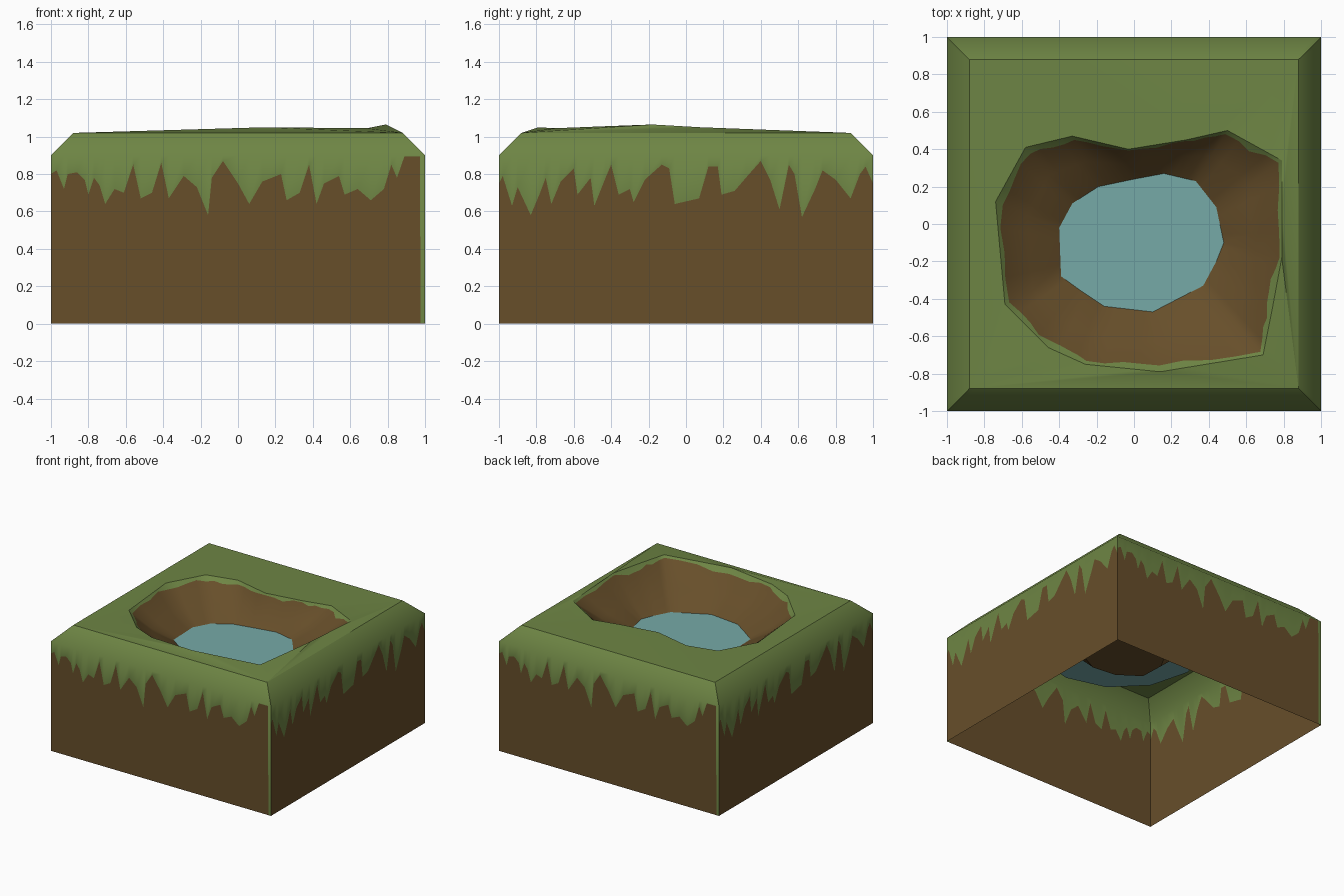
import bpy, bmesh, math, random
from mathutils import Vector

if "Cube" in bpy.data.objects:
    bpy.data.objects.remove(bpy.data.objects["Cube"])
random.seed(4)


def material(name, rgb):
    m = bpy.data.materials.new(name)
    m.diffuse_color = (*rgb, 1)
    m.use_nodes = True
    m.node_tree.nodes["Principled BSDF"].inputs["Base Color"].default_value = m.diffuse_color
    return m


GRASS = material("grass green", (0.155, 0.235, 0.058))
DIRT = material("dirt brown", (0.135, 0.077, 0.023))
WATER = material("water blue", (0.18, 0.40, 0.39))


def finish(name, bm, mats, angle=None):
    me = bpy.data.meshes.new(name)
    bm.to_mesh(me)
    bm.free()
    for m in mats:
        me.materials.append(m)
    ob = bpy.data.objects.new(name, me)
    bpy.context.collection.objects.link(ob)
    if angle:
        bpy.ops.object.select_all(action='DESELECT')
        ob.select_set(True)
        bpy.context.view_layer.objects.active = ob
        bpy.ops.object.shade_smooth_by_angle(angle=math.radians(angle))
    return ob


# Grass drip edge along a wall: (distance along wall, height)
FRONT = [(-1, .80), (-.97, .82), (-.93, .72), (-.91, .80), (-.86, .81), (-.82, .77),
         (-.80, .69), (-.77, .78), (-.74, .74), (-.71, .64), (-.66, .72), (-.61, .70),
         (-.56, .85), (-.52, .67), (-.46, .70), (-.41, .86), (-.37, .67), (-.29, .79),
         (-.22, .73), (-.16, .58), (-.14, .78), (-.08, .87), (0, .75), (.06, .64),
         (.13, .76), (.23, .80), (.26, .66), (.33, .70), (.38, .85), (.42, .64),
         (.46, .75), (.54, .79), (.57, .69), (.64, .72), (.71, .66), (.78, .72),
         (.82, .85), (.85, .78), (.89, .895), (.972, .895), (.977, .005), (1, .005)]
RIGHT = [(-1, .75), (-.98, .79), (-.93, .63), (-.90, .73), (-.83, .58), (-.78, .70),
         (-.75, .78), (-.72, .64), (-.67, .76), (-.60, .83), (-.58, .69), (-.51, .78),
         (-.49, .63), (-.43, .78), (-.40, .85), (-.36, .69), (-.30, .72), (-.28, .65),
         (-.22, .77), (-.13, .85), (-.09, .83), (-.06, .64), (.07, .67), (.12, .84),
         (.17, .84), (.19, .69), (.26, .71), (.32, .78), (.40, .87), (.45, .77),
         (.50, .61), (.55, .85), (.58, .80), (.62, .57), (.69, .72), (.73, .82),
         (.80, .77), (.88, .67), (.93, .80), (.96, .84), (1, .75)]

# Block sides: four walls with a chamfer, open underneath
EDGE, TOP, INNER = 0.9, 1.02, 0.88
bm = bmesh.new()
for k in range(4):
    c, s = round(math.cos(k * math.pi / 2)), round(math.sin(k * math.pi / 2))

    def place(u, out, z):
        return bm.verts.new((c * u + s * out, s * u - c * out, z))
    cols = [[place(u, 1, 0), place(u, 1, z), place(u, 1, EDGE), place(u * INNER, INNER, TOP)]
            for u, z in (RIGHT if k % 2 else FRONT)]
    for a, b in zip(cols, cols[1:]):
        for i in range(3):
            f = bm.faces.new((a[i], b[i], b[i + 1], a[i + 1]))
            f.material_index = 1 if i == 0 else 0
bmesh.ops.remove_doubles(bm, verts=bm.verts, dist=0.0005)
finish("block_sides", bm, [GRASS, DIRT], 50)

# Pit outline: rim x, y, z, then the matching point at the water line x, y
OUTLINE = [(.79, .34, 1.035, .44, .09), (.79, -.18, 1.065, .48, -.10), (.74, -.45, 1.055, .44, -.2),
           (.69, -.70, 1.045, .37, -.33), (.14, -.79, 1.05, .10, -.47),
           (-.26, -.75, 1.035, -.16, -.44), (-.46, -.66, 1.03, -.28, -.36),
           (-.69, -.43, 1.02, -.39, -.28), (-.74, .12, 1.02, -.40, -.02),
           (-.58, .41, 1.02, -.33, .11), (-.33, .47, 1.02, -.19, .20),
           (-.03, .40, 1.02, 0, .24), (.28, .45, 1.02, .16, .27), (.50, .50, 1.02, .33, .23)]
LEVEL, FLOOR, SUB = 0.80, 0.71, 4
ring = []
for i, a in enumerate(OUTLINE):
    b = OUTLINE[(i + 1) % len(OUTLINE)]
    for j in range(SUB):
        p = [q + (r - q) * j / SUB for q, r in zip(a, b)]
        ring.append((Vector(p[:3]), Vector((p[3], p[4], LEVEL))))

# Grass top with the pit opening
bm = bmesh.new()
square = [bm.verts.new((x, y, TOP)) for x, y in
          ((-INNER, -INNER), (INNER, -INNER), (INNER, INNER), (-INNER, INNER))]
hole = [bm.verts.new(r) for r, w in ring]
edges = [bm.edges.new((lp[i - 1], lp[i])) for lp in (square, hole) for i in range(len(lp))]
bmesh.ops.triangle_fill(bm, edges=edges, use_beauty=True, normal=(0, 0, 1))
for f in bm.faces:
    f.normal_update()
    if f.normal.z < 0:
        f.normal_flip()
finish("grass_top", bm, [GRASS], 30)

# Pit: ragged grass lip, dirt bowl and floor
bm = bmesh.new()
loops = [[], [], [], [], []]
for rim, wl in ring:
    lip = random.uniform(.03, .12)
    for lp, (t, h) in zip(loops, ((0, 0), (lip, lip * 1.4), (.5, .62), (1, 1))):
        p = rim.lerp(wl, t)
        p.z = rim.z + (LEVEL - rim.z) * h
        lp.append(bm.verts.new(p))
    cx, cy = .03, -.1
    loops[4].append(bm.verts.new((cx + (wl.x - cx) * .76, cy + (wl.y - cy) * .76, FLOOR)))
n = len(ring)
for k in range(4):
    for i in range(n):
        j = (i + 1) % n
        f = bm.faces.new((loops[k][i], loops[k + 1][i], loops[k + 1][j], loops[k][j]))
        f.material_index = 0 if k == 0 else 1
floor = bm.faces.new(loops[4])
floor.material_index = 1
bm.normal_update()
if floor.normal.z < 0:
    bmesh.ops.reverse_faces(bm, faces=bm.faces)
finish("pit", bm, [GRASS, DIRT], 50)

# Water sheet, running a little past the pit wall
bm = bmesh.new()
bm.faces.new([bm.verts.new((.04 + .65 * math.cos(a), -.1 + .65 * math.sin(a), LEVEL))
              for a in (math.tau * i / 12 for i in range(12))])
finish("water", bm, [WATER])
